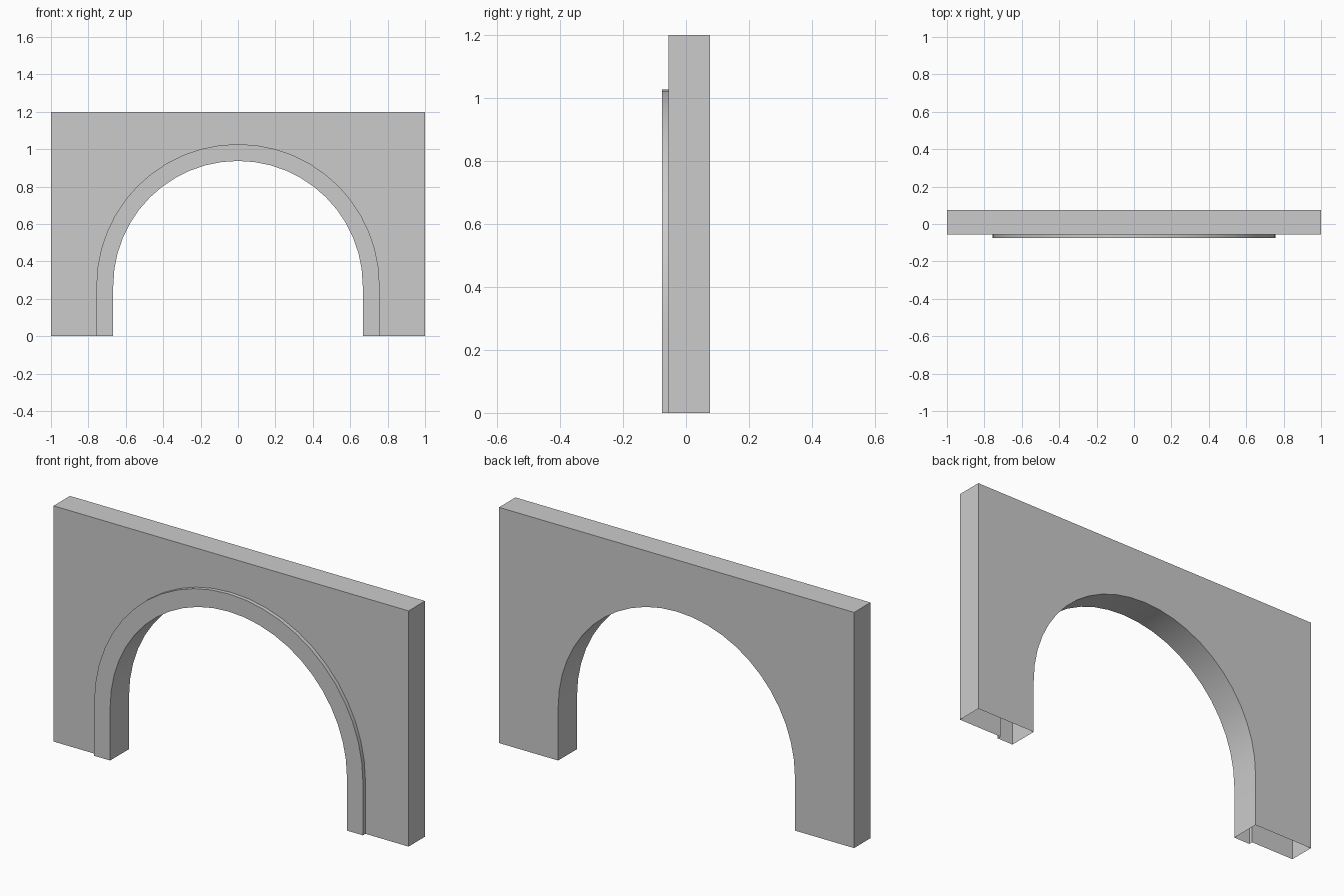
import bpy, bmesh, math

if "Cube" in bpy.data.objects:
    bpy.data.objects.remove(bpy.data.objects["Cube"])

FRONT, WALL, BACK = -0.076, -0.056, 0.076   # trim face, wall face, rear face
R_IN, R_OUT, SPRING, SEG = 0.667, 0.757, 0.27, 24

bm = bmesh.new()


def arch(r):
    """Arch line from the right foot, over the top, to the left foot."""
    pts = [(r, 0)]
    for i in range(SEG + 1):
        a = math.pi * i / SEG
        pts.append((r * math.cos(a), SPRING + r * math.sin(a)))
    return pts + [(-r, 0)]


def line(pts, y):
    return [bm.verts.new((x, y, z)) for x, z in pts]


def strip(a, b, smooth=False):
    for i in range(len(a) - 1):
        f = bm.faces.new((a[i], b[i], b[i + 1], a[i + 1]))
        f.smooth = smooth


border = [(1, 0), (1, 1.2), (-1, 1.2), (-1, 0)]
border_front, border_back = line(border, WALL), line(border, BACK)
outer_wall, outer_trim = line(arch(R_OUT), WALL), line(arch(R_OUT), FRONT)
inner_trim, inner_back = line(arch(R_IN), FRONT), line(arch(R_IN), BACK)

# Wall front and back faces (the underside is open)
bm.faces.new(border_front + outer_wall[::-1])
bm.faces.new(inner_back + border_back[::-1])
# Wall ends and top
strip(border_front, border_back)
# Raised trim: face, outer rim, and the arch opening
strip(inner_trim, outer_trim)
strip(outer_trim, outer_wall, True)
strip(inner_back, inner_trim, True)

mesh = bpy.data.meshes.new("arch_wall")
bm.to_mesh(mesh)
bm.free()

grey = bpy.data.materials.new("plain grey")
grey.diffuse_color = (0.6, 0.6, 0.6, 1)
grey.use_nodes = True
grey.node_tree.nodes["Principled BSDF"].inputs["Base Color"].default_value = grey.diffuse_color
mesh.materials.append(grey)

wall = bpy.data.objects.new("arch_wall", mesh)
bpy.context.collection.objects.link(wall)
bpy.context.view_layer.objects.active = wall
wall.select_set(True)
bpy.ops.object.shade_smooth_by_angle(angle=math.radians(30))
